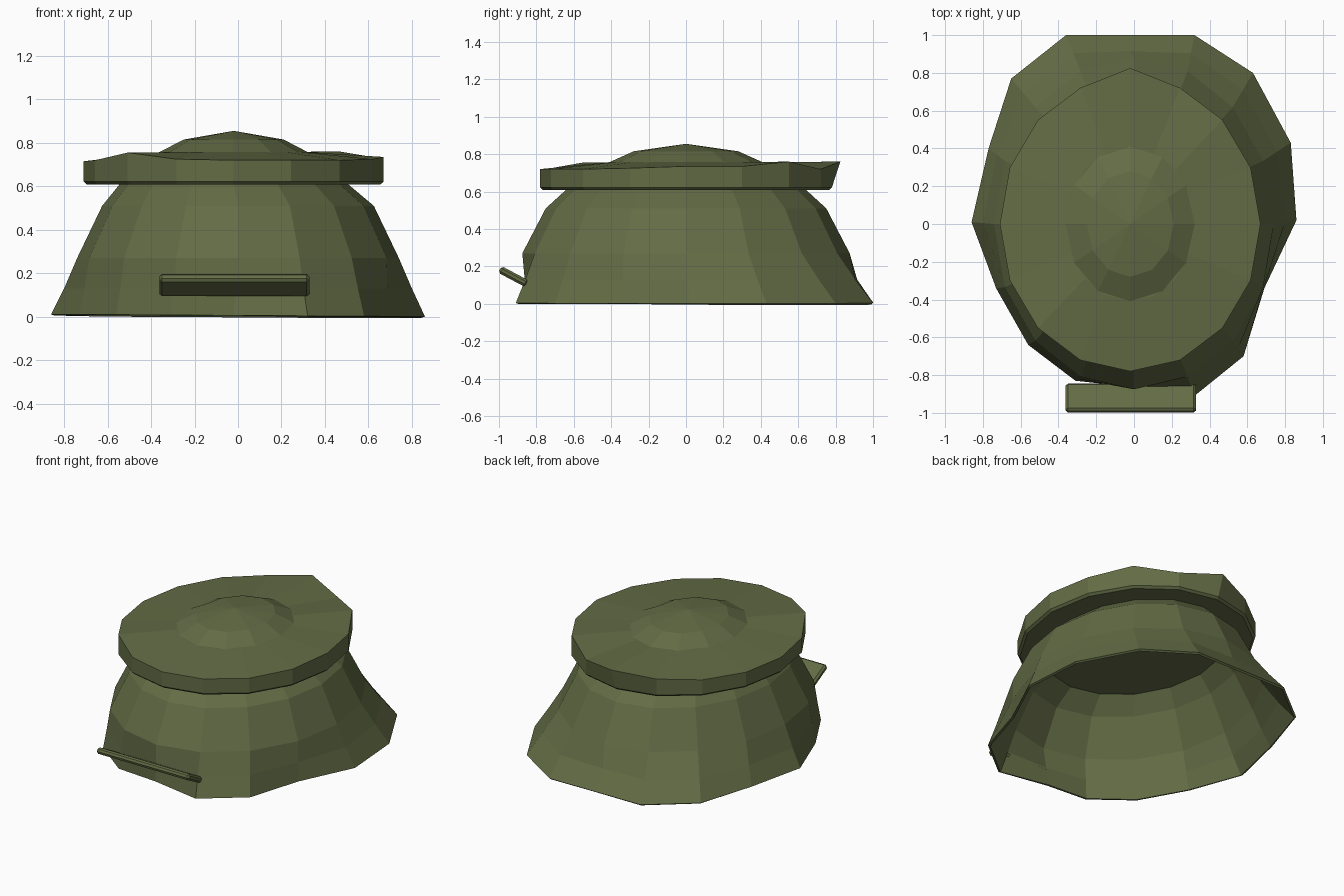
import bpy, bmesh, math

if "Cube" in bpy.data.objects:
    bpy.data.objects.remove(bpy.data.objects["Cube"])

N = 16
CX = -0.02

olive = bpy.data.materials.new("olive_green")
olive.diffuse_color = (0.125, 0.15, 0.06, 1)
olive.use_nodes = True
olive.node_tree.nodes["Principled BSDF"].inputs["Base Color"].default_value = olive.diffuse_color


def ellipse(n, rx, ry, z, cx=CX):
    """Ring of n points, counter-clockwise from +x."""
    return [(cx + rx * math.cos(2 * math.pi * k / n),
             ry * math.sin(2 * math.pi * k / n), z) for k in range(n)]


def loft(name, rings, cap_first=False, cap_last=False, apex=None):
    """Skin a stack of equal rings from bottom to top."""
    bm = bmesh.new()
    loops = [[bm.verts.new(p) for p in ring] for ring in rings]
    n = len(rings[0])
    for a, b in zip(loops, loops[1:]):
        for k in range(n):
            j = (k + 1) % n
            bm.faces.new((a[k], a[j], b[j], b[k]))
    if cap_first:
        bm.faces.new(loops[0][::-1])
    if apex:
        tip = bm.verts.new(apex)
        for k in range(n):
            bm.faces.new((loops[-1][k], loops[-1][(k + 1) % n], tip))
    elif cap_last:
        bm.faces.new(loops[-1])
    mesh = bpy.data.meshes.new(name)
    bm.to_mesh(mesh)
    bm.free()
    mesh.materials.append(olive)
    obj = bpy.data.objects.new(name, mesh)
    bpy.context.collection.objects.link(obj)
    return obj


# Skirt: regular rings above, a battered uneven hem below
hem = [(0.86, 0.02), (0.83, 0.43), (0.63, 0.80), (0.32, 1.0),
       (-0.02, 1.0), (-0.36, 1.0), (-0.65, 0.77), (-0.77, 0.40),
       (-0.86, 0.01), (-0.73, -0.34), (-0.56, -0.64), (-0.31, -0.83),
       (-0.02, -0.85), (0.32, -0.91), (0.58, -0.70), (0.69, -0.34)]
hem_ring = [(x, y, 0.006 - 0.006 * x) for x, y in hem]
waist = ellipse(N, 0.74, 0.875, 0.27, 0)
middle = [((a[0] + b[0]) / 2, (a[1] + b[1]) / 2, 0.13)
          for a, b in zip(hem_ring, waist)]
middle[4] = (-0.02, 0.915, 0.13)      # dent at the back
skirt = loft("skirt", [hem_ring, middle, waist,
                       ellipse(N, 0.625, 0.75, 0.51, 0),
                       ellipse(N, 0.52, 0.635, 0.615)])
shell = skirt.modifiers.new("thickness", 'SOLIDIFY')
shell.thickness = 0.015
shell.offset = -1

# Lid: disc with a slightly bent upper rim
rim_z = [0.735, 0.735, 0.76, 0.72, 0.76, 0.73, 0.72, 0.715,
         0.715, 0.72, 0.755, 0.725, 0.72, 0.72, 0.72, 0.725]
rim = [(x, y, z) for (x, y, _), z in zip(ellipse(N, 0.69, 0.78, 0), rim_z)]
rim[4] = (CX, 0.825, 0.76)
loft("lid", [ellipse(N, 0.675, 0.765, 0.608),
             ellipse(N, 0.69, 0.78, 0.622),
             rim, ellipse(N, 0.34, 0.41, 0.757)],
     cap_first=True, cap_last=True)

# Low dome on the lid
loft("dome", [ellipse(12, 0.355, 0.425, 0.75),
              ellipse(12, 0.23, 0.28, 0.815)], apex=(CX, 0, 0.855))

# Tilted front plate
bpy.ops.mesh.primitive_cube_add(size=1, location=(-0.017, -0.922, 0.145),
                                rotation=(math.radians(-28), 0, 0))
plate = bpy.context.object
plate.name = "front_plate"
plate.scale = (0.69, 0.165, 0.04)
bpy.ops.object.transform_apply(location=False, rotation=False, scale=True)
plate.data.materials.append(olive)
bevel = plate.modifiers.new("edges", 'BEVEL')
bevel.width = 0.012
bevel.segments = 1
